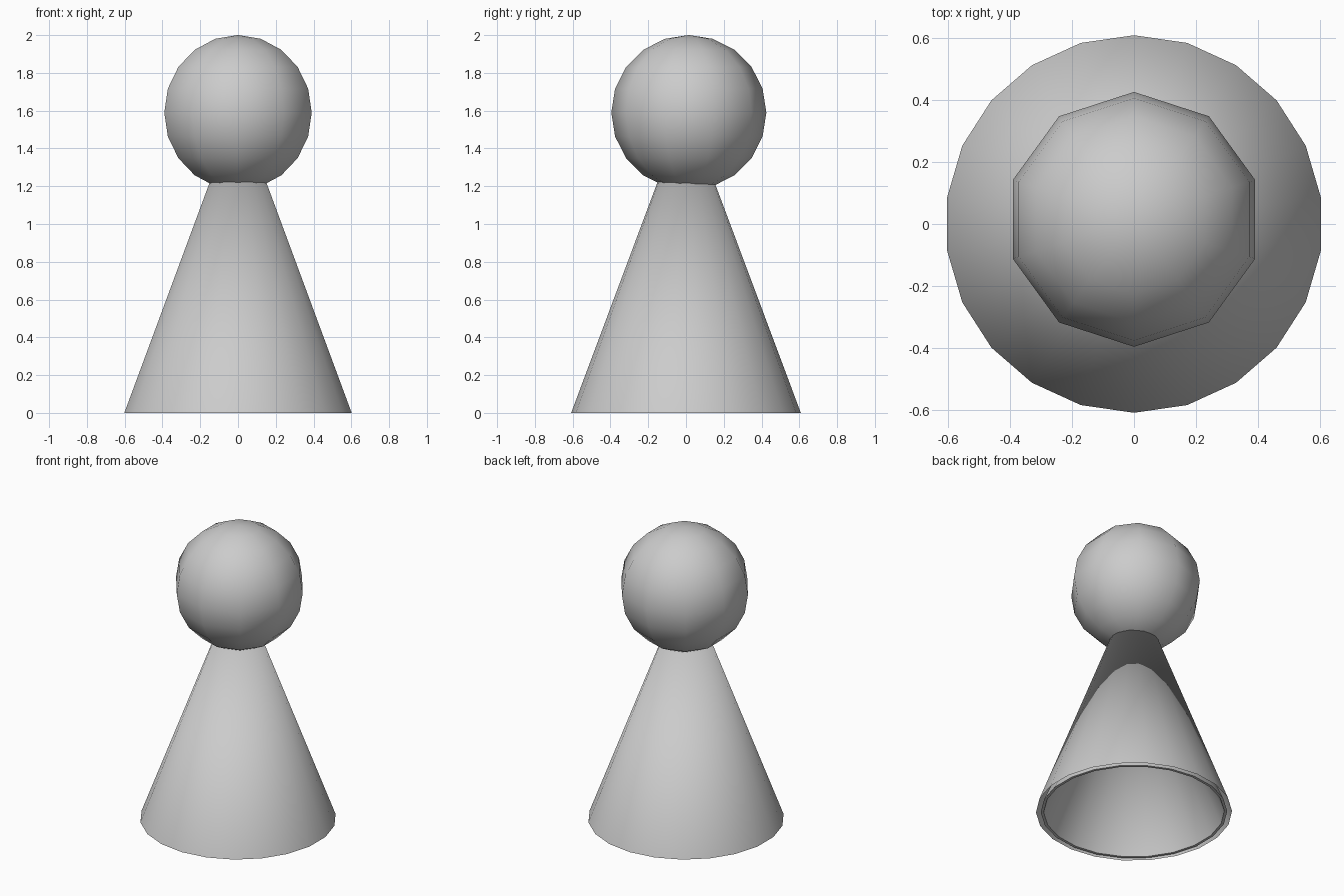
import bpy, bmesh
from math import sin, cos, pi, radians

if "Cube" in bpy.data.objects:
    bpy.data.objects.remove(bpy.data.objects["Cube"])


def lathe(name, profile, sides, centre=(0, 0, 0)):
    """Turn a (radius, height) outline about z; the first column lies on +y."""
    bm = bmesh.new()
    cx, cy, cz = centre
    rings = []
    for r, z in profile:
        count = sides if r > 1e-5 else 1
        rings.append([bm.verts.new((cx + r * sin(2 * pi * i / sides),
                                    cy + r * cos(2 * pi * i / sides), cz + z))
                      for i in range(count)])
    for a, b in zip(rings, rings[1:]):
        for i in range(sides):
            j = (i + 1) % sides
            quad = [a[i % len(a)], a[j % len(a)], b[j % len(b)], b[i % len(b)]]
            bm.faces.new(list(dict.fromkeys(quad)))
    bmesh.ops.recalc_face_normals(bm, faces=bm.faces[:])
    mesh = bpy.data.meshes.new(name)
    bm.to_mesh(mesh)
    bm.free()
    obj = bpy.data.objects.new(name, mesh)
    bpy.context.collection.objects.link(obj)
    bpy.ops.object.select_all(action='DESELECT')
    obj.select_set(True)
    bpy.context.view_layer.objects.active = obj
    bpy.ops.object.shade_smooth_by_angle(angle=radians(60))
    return obj


# Outer conical skin, open underneath, its tip hidden in the head
lathe("body", [(0, 1.625), (0.608, 0)], 22)

# Thin inner cone nested inside the skin
lathe("inner_body", [(0, 1.36), (0.578, 0), (0.56, 0), (0, 1.3)], 22)

# Ball head, ten segments and ten rings, set slightly towards the back
R = 0.4105
ball = [(R * sin(pi * k / 10), R * cos(pi * k / 10)) for k in range(11)]
lathe("head", ball, 10, (0, 0.015, 1.59))
